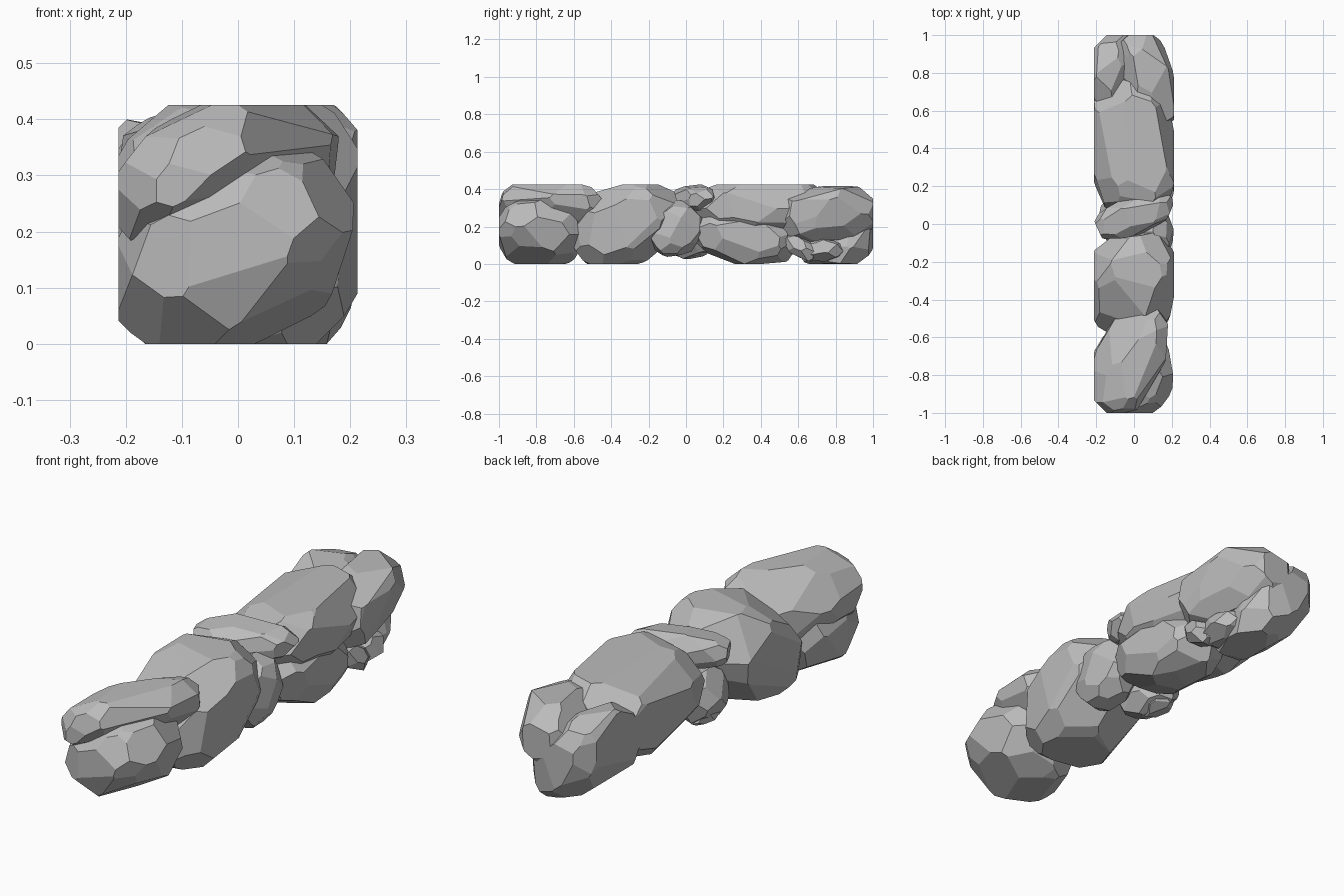
import bpy, bmesh, math, random
from mathutils import Vector, Euler

cube = bpy.data.objects.get("Cube")
if cube:
    bpy.data.objects.remove(cube, do_unlink=True)

GREY = (0.5, 0.5, 0.5, 1)
stone = bpy.data.materials.new("stone_grey")
stone.use_nodes = True
stone.diffuse_color = GREY
stone.node_tree.nodes["Principled BSDF"].inputs["Base Color"].default_value = GREY


def slice_off(bm, point, normal):
    """Cut away everything beyond a plane and close the hole."""
    geom = bm.verts[:] + bm.edges[:] + bm.faces[:]
    cut = bmesh.ops.bisect_plane(bm, geom=geom, dist=1e-5, plane_co=point,
                                 plane_no=normal, clear_outer=True)
    edges = [e for e in cut["geom_cut"] if isinstance(e, bmesh.types.BMEdge)]
    if len(edges) > 2:
        bmesh.ops.contextual_create(bm, geom=edges)


def reach(n, size, q=1.55):
    """Distance of the tangent plane of a boxy ellipsoid along n."""
    return sum(abs(c * s) ** q for c, s in zip(n, size)) ** (1 / q)


# Rounded block that all the stones are fitted into
SIDES = (-1, 1)
block = [(Vector((0, 0, 0.213)), Vector(n).normalized(), d) for n, d in (
    [((s, 0, 0), 0.213) for s in SIDES] + [((0, s, 0), 1) for s in SIDES]
    + [((0, 0, s), 0.213) for s in SIDES]
    + [((s, 0, t), 0.272) for s in SIDES for t in SIDES]
    + [((0, s, t), 0.82) for s in SIDES for t in SIDES]
    + [((s, t, 0), 0.81) for s in SIDES for t in SIDES])]


def rock(name, centre, size, turn, seed, facets=36):
    """Faceted stone: a cube chiselled by planes around an ellipsoid."""
    rng = random.Random(seed)
    rot = Euler([math.radians(a) for a in turn]).to_matrix()
    centre = Vector(centre)
    bm = bmesh.new()
    bmesh.ops.create_cube(bm, size=3)
    for i in range(facets):
        h = 1 - 2 * (i + 0.5) / facets
        a = i * 2.39996 + seed
        r = math.sqrt(1 - h * h)
        n = Vector((r * math.cos(a), r * math.sin(a), h))
        n += Vector([rng.uniform(-0.16, 0.16) for _ in range(3)])
        # Spread the chisel directions over the stretched surface
        n = Vector([c / s ** 0.6 for c, s in zip(n, size)]).normalized()
        d = reach(n, size) * rng.uniform(0.92, 0.98)
        slice_off(bm, centre + rot @ n * d, rot @ n)
    for middle, n, d in block:
        slice_off(bm, middle + n * d, n)
    bmesh.ops.remove_doubles(bm, verts=bm.verts, dist=0.012)
    bmesh.ops.recalc_face_normals(bm, faces=bm.faces)
    mesh = bpy.data.meshes.new(name)
    bm.to_mesh(mesh)
    bm.free()
    mesh.materials.append(stone)
    bpy.context.collection.objects.link(bpy.data.objects.new(name, mesh))


# Front end
rock("front_top_stone", (-0.03, -0.71, 0.295), (0.18, 0.31, 0.105), (0, -36, -22), 1)
rock("front_lower_stone", (-0.01, -0.775, 0.17), (0.21, 0.225, 0.155), (0, -34, 0), 2)

# Middle
rock("front_middle_stone", (0, -0.33, 0.205), (0.225, 0.29, 0.19), (33, 0, -6), 3)
rock("middle_side_stone", (0.10, -0.06, 0.185), (0.10, 0.15, 0.13), (30, 0, 0), 4)
rock("middle_top_stone", (0.0, 0.045, 0.345), (0.21, 0.095, 0.07), (0, 0, 20), 5)
rock("middle_low_stone", (-0.08, 0.0, 0.14), (0.08, 0.14, 0.10), (0, 0, 10), 6, 26)

# Back half
rock("back_top_stone", (-0.01, 0.41, 0.27), (0.225, 0.37, 0.165), (0, -24, 6), 7)
rock("back_lower_stone", (0.05, 0.31, 0.145), (0.16, 0.27, 0.135), (-8, 0, 0), 8)
rock("back_side_stone", (0.07, 0.76, 0.265), (0.125, 0.27, 0.145), (3, 20, 16), 9)
rock("back_end_stone", (-0.07, 0.79, 0.185), (0.23, 0.22, 0.125), (4, 50, -5), 10)

# Small wedged stones
rock("back_low_pebble", (0.08, 0.72, 0.075), (0.09, 0.12, 0.055), (0, 0, 0), 11, 24)
rock("wedge_pebble", (0.13, 0.61, 0.09), (0.05, 0.09, 0.05), (-35, 0, 0), 12, 20)
rock("low_gap_pebble", (-0.10, 0.03, 0.075), (0.06, 0.08, 0.035), (0, 0, 0), 14, 20)
